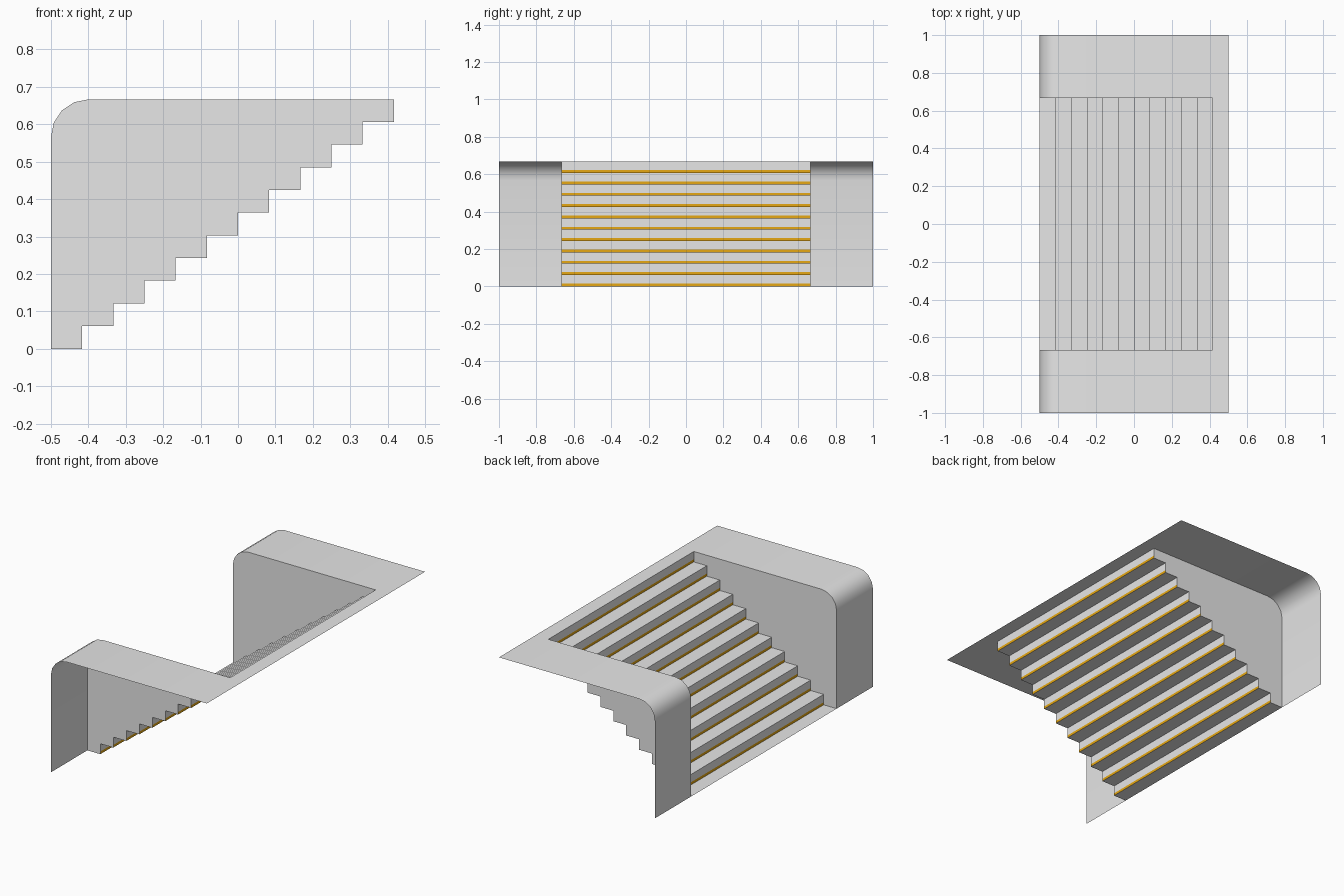
import bpy, bmesh, math

cube = bpy.data.objects.get("Cube")
if cube:
    bpy.data.objects.remove(cube, do_unlink=True)

STEPS = 11
X0, X1, HALF_Y = -0.5, 0.5, 1.0
WELL_Y = 2 / 3            # half width of the stairwell
TOP = 2 / 3
RUN, RISE = 1 / 12, TOP / STEPS
STRIP = 0.015             # height of the coloured strip on each riser
RADIUS = 0.1
X_LAND = X0 + STEPS * RUN


def material(name, rgb):
    m = bpy.data.materials.new(name)
    m.use_nodes = True
    m.diffuse_color = (*rgb, 1)
    m.node_tree.nodes["Principled BSDF"].inputs["Base Color"].default_value = (*rgb, 1)
    return m


grey = material("light grey", (0.8, 0.8, 0.8))
amber = material("amber", (0.95, 0.47, 0.008))


def finish(name, bm, mats):
    bmesh.ops.remove_doubles(bm, verts=bm.verts, dist=1e-5)
    me = bpy.data.meshes.new(name)
    bm.to_mesh(me)
    bm.free()
    for m in mats:
        me.materials.append(m)
    ob = bpy.data.objects.new(name, me)
    bpy.context.collection.objects.link(ob)
    return ob


def sweep(bm, profile, y0, y1):
    """Sheet made by drawing an x-z profile from y0 to y1."""
    faces = []
    for (xa, za), (xb, zb) in zip(profile, profile[1:]):
        corners = [(xa, y0, za), (xb, y0, zb), (xb, y1, zb), (xa, y1, za)]
        faces.append(bm.faces.new([bm.verts.new(c) for c in corners]))
    return faces


# Rounded edge shared by the casing and the well walls
arc = []
for i in range(5):
    a = math.radians(22.5 * i)
    arc.append((X0 + RADIUS * (1 - math.cos(a)), TOP - RADIUS * (1 - math.sin(a))))

# Casing: end panels, rounded edge and flat top around the stairwell
bm = bmesh.new()
outline = [(X0, 0)] + arc + [(X_LAND, TOP), (X1, TOP)]
sweep(bm, outline, -HALF_Y, -WELL_Y)
sweep(bm, outline, WELL_Y, HALF_Y)
sweep(bm, outline[-2:], -WELL_Y, WELL_Y)
casing = finish("casing", bm, [grey])
bpy.context.view_layer.objects.active = casing
casing.select_set(True)
bpy.ops.object.shade_smooth_by_angle(angle=math.radians(30))
casing.select_set(False)

# Steps: treads and risers, with a coloured strip at the foot of each riser
bm = bmesh.new()
stairs = [(X0, 0)]
for i in range(STEPS):
    x, z = X0 + (i + 1) * RUN, i * RISE
    stairs += [(x, z), (x, z + STRIP), (x, z + RISE)]
for i, face in enumerate(sweep(bm, stairs, -WELL_Y, WELL_Y)):
    face.material_index = 1 if i % 3 == 1 else 0
finish("steps", bm, [grey, amber])

# Well walls: stepped below, rounded at the upper corner
for side, name in ((-1, "right_wall"), (1, "left_wall")):
    bm = bmesh.new()
    loop = stairs + arc[::-1]
    if side < 0:
        loop = loop[::-1]
    bm.faces.new([bm.verts.new((x, side * WELL_Y, z)) for x, z in loop])
    finish(name, bm, [grey])
